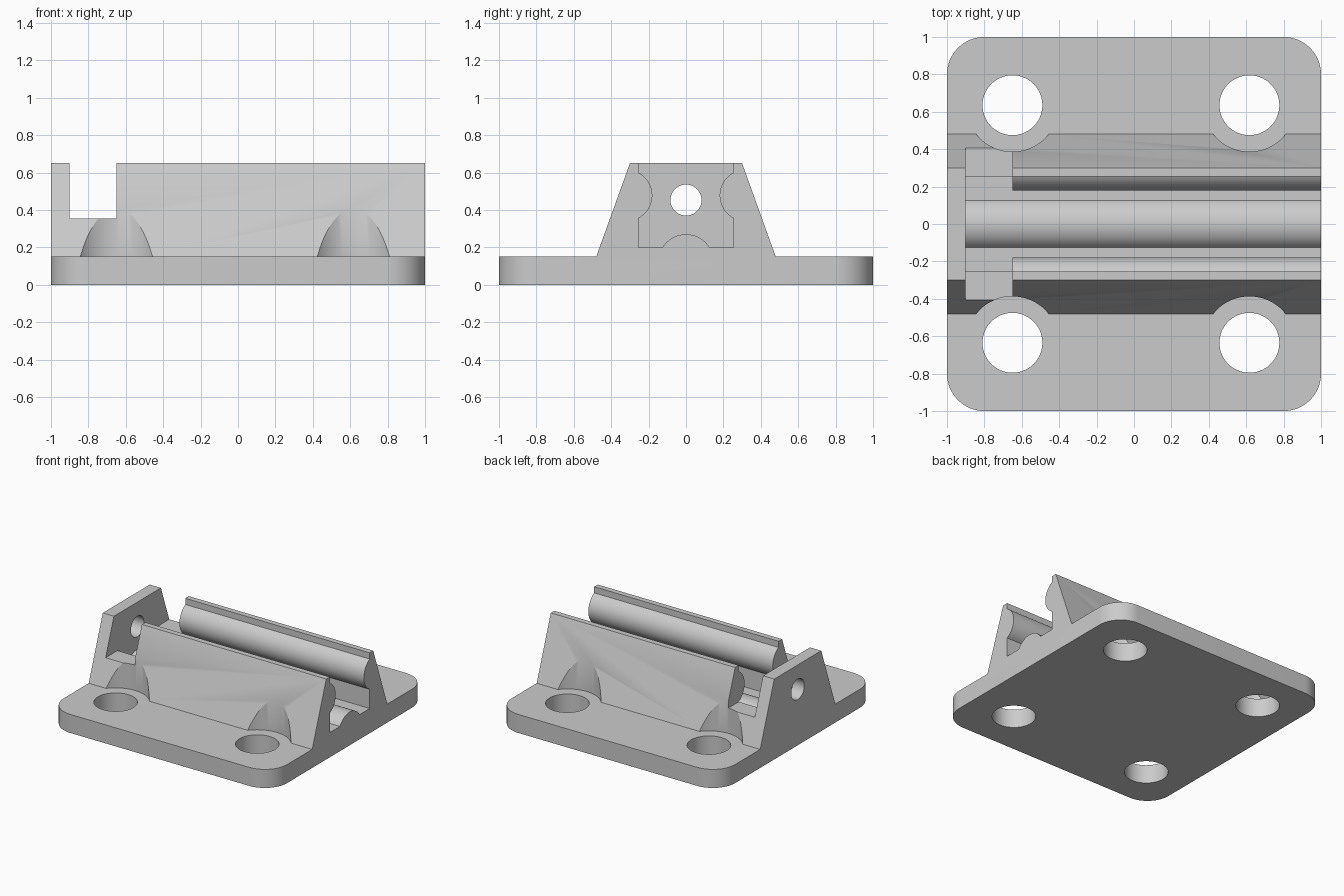
import bpy, bmesh, math
from mathutils import Matrix

if "Cube" in bpy.data.objects:
    bpy.data.objects.remove(bpy.data.objects["Cube"], do_unlink=True)

grey = bpy.data.materials.new("light_grey")
grey.use_nodes = True
grey.diffuse_color = (0.6, 0.6, 0.6, 1)
grey.node_tree.nodes["Principled BSDF"].inputs["Base Color"].default_value = (0.6, 0.6, 0.6, 1)

BASE_TOP, RAIL_TOP, LEDGE, FLOOR = 0.15, 0.65, 0.355, 0.2
HALF_CHANNEL = 0.255
WALL_X, RAIL_X = -0.9, -0.65
HOLES = [(x, y) for x in (-0.65, 0.617) for y in (-0.635, 0.635)]


def add_object(name, bm):
    bmesh.ops.recalc_face_normals(bm, faces=bm.faces)
    mesh = bpy.data.meshes.new(name)
    bm.to_mesh(mesh)
    bm.free()
    mesh.materials.append(grey)
    obj = bpy.data.objects.new(name, mesh)
    bpy.context.collection.objects.link(obj)
    return obj


def extrude(name, points, vector):
    bm = bmesh.new()
    face = bm.faces.new([bm.verts.new(p) for p in points])
    new = bmesh.ops.extrude_face_region(bm, geom=[face])["geom"]
    verts = [g for g in new if isinstance(g, bmesh.types.BMVert)]
    bmesh.ops.translate(bm, verts=verts, vec=vector)
    return add_object(name, bm)


def along_x(name, profile, x0, x1):
    """Extrude a (y, z) profile from x0 to x1."""
    return extrude(name, [(x0, y, z) for y, z in profile], (x1 - x0, 0, 0))


def rect(y0, y1, z0, z1):
    return [(y0, z0), (y1, z0), (y1, z1), (y0, z1)]


def arc(cx, cy, r, a0, a1, n=20):
    angles = [math.radians(a0 + (a1 - a0) * i / n) for i in range(n + 1)]
    return [(cx + r * math.cos(a), cy + r * math.sin(a)) for a in angles]


def cylinder_z(name, x, y, r, z0, z1):
    return extrude(name, [(px, py, z0) for px, py in arc(x, y, r, 0, 360, 72)[:-1]],
                   (0, 0, z1 - z0))


def boolean(target, tool, operation):
    """Apply a boolean and discard the tool."""
    tool.hide_render = True
    mod = target.modifiers.new("boolean", "BOOLEAN")
    mod.operation, mod.solver, mod.object = operation, "EXACT", tool
    bpy.context.view_layer.objects.active = target
    bpy.ops.object.modifier_apply(modifier=mod.name)
    bpy.data.objects.remove(tool, do_unlink=True)


# Base plate with rounded corners and four screw holes
outline = []
for sx, sy, start in ((1, 1, 0), (-1, 1, 90), (-1, -1, 180), (1, -1, 270)):
    outline += arc(sx * 0.8, sy * 0.8, 0.2, start, start + 90, 16)
bracket = extrude("mounting_bracket", [(x, y, 0) for x, y in outline], (0, 0, BASE_TOP))
for x, y in HOLES:
    boolean(bracket, cylinder_z("screw_hole", x, y, 0.16, -0.1, 0.5), "DIFFERENCE")

# Sloped block that carries the channel and the end wall
block = along_x("channel_block", [(-0.48, 0.06), (0.48, 0.06), (0.48, BASE_TOP),
                                  (0.3, RAIL_TOP), (-0.3, RAIL_TOP), (-0.48, BASE_TOP)], -1, 1)

# Channel with a round ridge on its floor
ridge = arc(0, 0.123, 0.147, 148.4, 31.6)
channel = [(-HALF_CHANNEL, FLOOR)] + ridge + [(HALF_CHANNEL, FLOOR),
                                              (HALF_CHANNEL, 0.8), (-HALF_CHANNEL, 0.8)]
boolean(block, along_x("channel_cut", channel, WALL_X, 1.2), "DIFFERENCE")

# Cross slot behind the end wall
boolean(block, along_x("slot_cut", rect(-0.7, 0.7, LEDGE, 0.8), WALL_X, RAIL_X), "DIFFERENCE")

# Bearing hole through the end wall
boolean(block, along_x("bearing_hole", arc(0, 0.453, 0.083, 0, 360, 48)[:-1], -1.2, -0.8),
        "DIFFERENCE")

# Screw head clearance in the slopes
for x, y in HOLES:
    boolean(block, cylinder_z("clearance", x, y, 0.248, -0.1, 0.9), "DIFFERENCE")

# Rounded guide ridges on both channel walls
for side in (-1, 1):
    bulge = arc(0.3175, 0.4775, 0.1375, 117, 243)
    bulge = [(side * min(y, 0.262), z) for y, z in bulge]
    boolean(block, along_x("guide_ridge", bulge, RAIL_X, 1), "UNION")

boolean(bracket, block, "UNION")

# Merge coplanar faces and shade the curved surfaces smooth
bm = bmesh.new()
bm.from_mesh(bracket.data)
bmesh.ops.remove_doubles(bm, verts=bm.verts, dist=0.0002)
bmesh.ops.dissolve_limit(bm, angle_limit=math.radians(0.3), verts=bm.verts, edges=bm.edges)
bm.to_mesh(bracket.data)
bm.free()
bpy.ops.object.select_all(action="DESELECT")
bracket.select_set(True)
bpy.context.view_layer.objects.active = bracket
bpy.ops.object.shade_smooth_by_angle(angle=math.radians(25))
